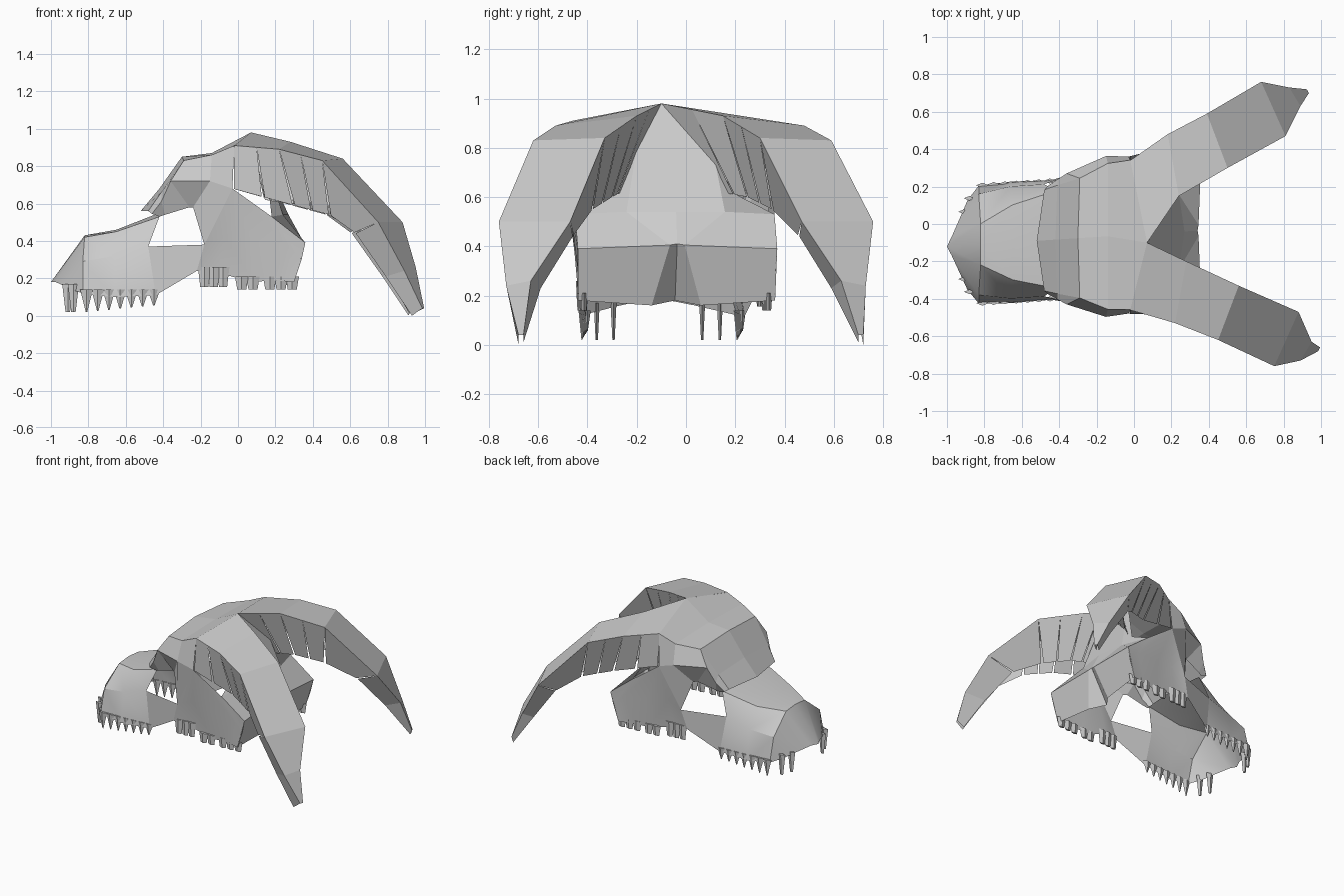
import bpy, bmesh, math
from mathutils import Vector, Matrix

if "Cube" in bpy.data.objects:
    bpy.data.objects.remove(bpy.data.objects["Cube"])


def place(x, h, z, s):
    """Distance h from the slightly skewed midline on side s."""
    if h == 0 and z > .95:          # crown apex
        return (x, -.1, z)
    return (x, -.057 + .063 * x + s * h, z)


def finish(name, bm, smooth=None):
    bmesh.ops.remove_doubles(bm, verts=bm.verts, dist=0.0005)
    bmesh.ops.recalc_face_normals(bm, faces=bm.faces)
    me = bpy.data.meshes.new(name)
    bm.to_mesh(me)
    bm.free()
    ob = bpy.data.objects.new(name, me)
    bpy.context.collection.objects.link(ob)
    if smooth:
        bpy.context.view_layer.objects.active = ob
        ob.select_set(True)
        bpy.ops.object.shade_smooth_by_angle(angle=math.radians(smooth))
        ob.select_set(False)
    return ob


def poly(bm, pts):
    uniq = []
    for p in pts:
        if all((Vector(p) - Vector(q)).length > 1e-4 for q in uniq):
            uniq.append(p)
    if len(uniq) > 2:
        bm.faces.new([bm.verts.new(p) for p in uniq])


def loft(name, rows, smooth=None):
    """Skin rows of (x, distance from midline, z) and mirror them."""
    bm = bmesh.new()
    for s in (-1, 1):
        g = [[place(x, h, z, s) for x, h, z in r] for r in rows]
        for a, b in zip(g, g[1:]):
            for i in range(len(a) - 1):
                poly(bm, (a[i], a[i + 1], b[i + 1], b[i]))
    return finish(name, bm, smooth)


# Snout and upper jaw
loft("snout", [
    [(-1, 0, .18), (-.975, .05, .18), (-.93, .15, .16), (-.89, .24, .14)],
    [(-.82, 0, .43), (-.82, .11, .42), (-.83, .27, .29), (-.83, .315, .12)],
    [(-.65, 0, .46), (-.65, .2, .45), (-.66, .3, .32), (-.66, .325, .10)],
    [(-.42, 0, .55), (-.42, .26, .53), (-.48, .3, .37), (-.44, .32, .11)]], 30)

# Bar under the eye opening
loft("cheek_bar", [[(-.48, .3, .37), (-.44, .32, .11)],
                   [(-.18, .385, .38), (-.22, .37, .24)]])

# Crown with brow, and the wall behind the eye
loft("crown", [
    [(-.52, 0, .56), (-.48, .27, .56), (-.46, .29, .545), (-.42, .28, .53)],
    [(-.42, 0, .68), (-.41, .29, .66), (-.41, .32, .61), (-.39, .29, .54)],
    [(-.3, 0, .85), (-.29, .32, .83), (-.36, .35, .72), (-.26, .31, .58)],
    [(-.14, 0, .87), (-.14, .39, .86), (-.15, .43, .72), (-.24, .33, .58)],
    [(.07, 0, .98), (-.02, .4, .91), (-.03, .42, .68), (-.18, .385, .38)]])

# Fanned cheek plates
loft("cheek", [
    [(-.03, .42, .68), (-.18, .385, .38), (-.22, .37, .24)],
    [(-.03, .42, .68), (-.07, .37, .42), (-.11, .36, .23)],
    [(-.03, .42, .68), (.08, .4, .40), (.08, .37, .18)],
    [(.18, .405, .53), (.26, .4, .38), (.19, .38, .19)],
    [(.36, .405, .39), (.34, .4, .3), (.3, .4, .18)]], 35)

# Back of the skull
loft("skull_back", [
    [(.07, 0, .98), (.27, 0, .54), (.34, 0, .41), (.2, 0, .18)],
    [(.12, .13, .93), (.24, .2, .54), (.345, .03, .405), (.28, .1, .16)],
    [(.17, .23, .62), (.18, .405, .53), (.36, .405, .39), (.3, .4, .18)]])

# Horns: stations of inner top, outer top, outer bottom, inner bottom
STATIONS = [
    [(.07, .1, .98), (-.02, .46, .91), (-.03, .48, .68), (.14, .26, .62)],
    [(.28, .2, .93), (.22, .53, .89), (.3, .49, .59), (.3, .3, .6)],
    [(.56, .33, .84), (.45, .62, .83), (.49, .57, .54), (.48, .38, .55)],
    [(.88, .47, .5), (.75, .76, .5), (.63, .66, .44), (.68, .46, .44)],
    [(.95, .63, .26), (.89, .73, .24), (.79, .68, .21), (.81, .59, .23)],
    [(.995, .66, .04), (.985, .68, .04), (.93, .68, .0), (.935, .66, .01)]]


def horn(name, side, dx, dy):
    st = [[Vector((x + a * (1 if i < 2 else .3), side * (y + b), z))
           for i, (x, y, z) in enumerate(row)]
          for row, a, b in zip(STATIONS, dx, dy)]
    st[0][0] = Vector((.07, -.1, .98))
    bm = bmesh.new()
    for k, (a, b) in enumerate(zip(st, st[1:])):
        poly(bm, (a[0], a[1], b[1], b[0]))
        n = 2 if k < 2 else 1
        for top, low in ((0, 3), (1, 2)):      # slit side panels
            for j in range(n):
                t0, t1 = j / n, (j + 1) / n
                gap = .05 / n if k < 3 else 0
                poly(bm, (a[top].lerp(b[top], t0), a[top].lerp(b[top], t1),
                          a[low].lerp(b[low], t1 - gap),
                          a[low].lerp(b[low], t0 + gap)))
    finish(name, bm)


horn("right_horn", -1, [0] * 6, [0] * 6)
horn("left_horn", 1, [0, -.04, -.06, -.07, -.06, -.06],
     [-.12, -.05, -.03, .0, .0, .04])


# Teeth: flat four-sided tapering spikes
def tooth(bm, x, h, top, bottom, r, tip):
    for s in (-1, 1):
        bmesh.ops.create_cone(
            bm, cap_ends=True, segments=4, radius1=tip, radius2=r, depth=top - bottom,
            matrix=Matrix.Translation(place(x, h, (top + bottom) / 2, s))
            @ Matrix.Diagonal((1, .4, 1, 1)))


bm = bmesh.new()
for i in range(7):
    tooth(bm, -.81 + i * .06, .315, .14, .02 + .006 * i, .034, .004)
for x, h in ((-.91, .18), (-.88, .25)):
    tooth(bm, x, h, .17, .02, .03, .012)
finish("front_teeth", bm)

bm = bmesh.new()
for i in range(3):
    tooth(bm, -.18 + i * .05, .365, .26, .155, .034, .022)
for x in (.02, .08, .17, .23, .29):
    tooth(bm, x, .375, .21, .14, .036, .024)
finish("back_teeth", bm)
